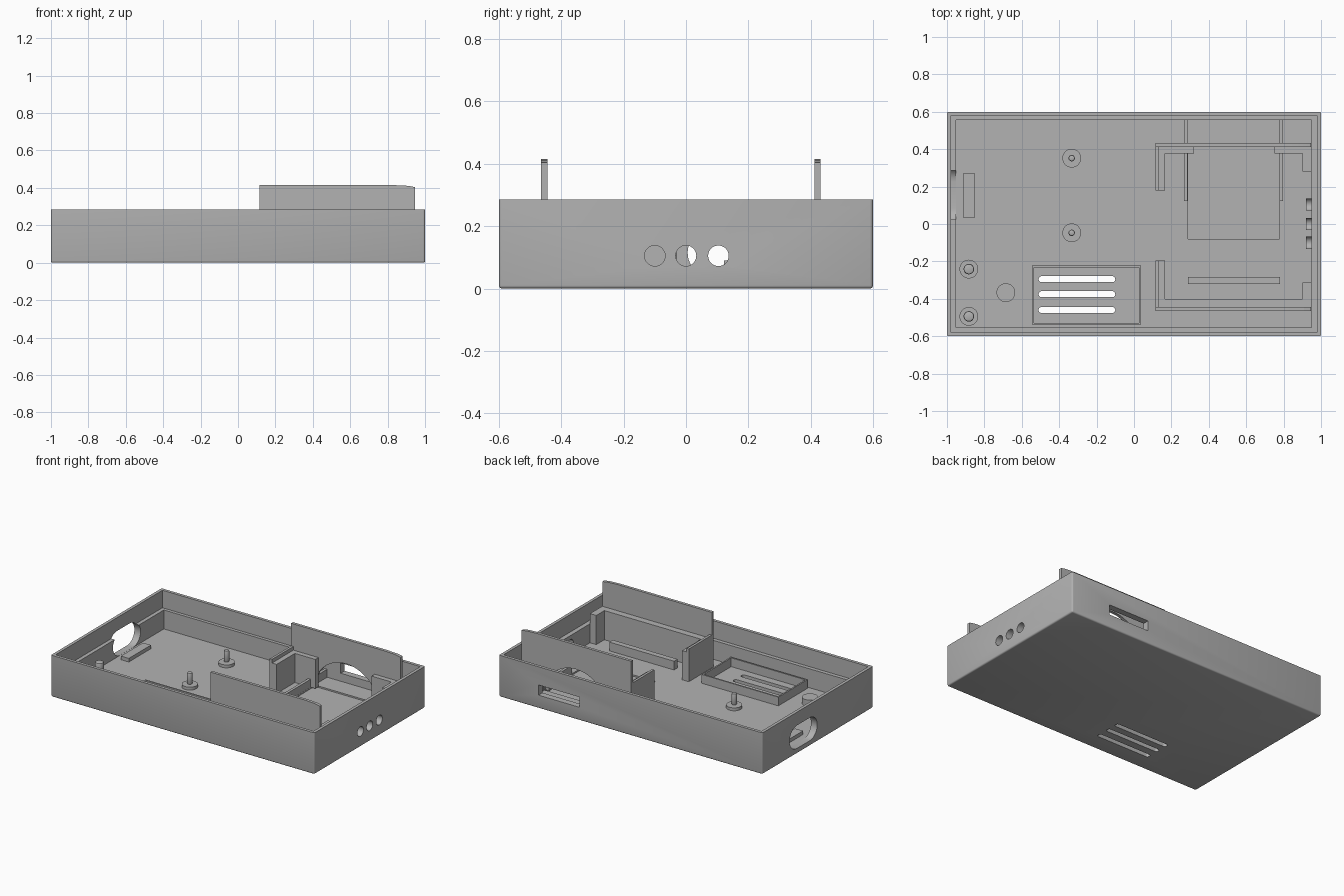
import bpy, bmesh
from math import pi, cos, sin
from mathutils import Vector

cube = bpy.data.objects.get("Cube")
if cube:
    bpy.data.objects.remove(cube, do_unlink=True)

grey = bpy.data.materials.new("plain_grey")
grey.use_nodes = True
grey.diffuse_color = (0.45, 0.45, 0.45, 1)
grey.node_tree.nodes["Principled BSDF"].inputs["Base Color"].default_value = (0.45, 0.45, 0.45, 1)

FLOOR = 0.035


def finish(name, bm):
    bmesh.ops.recalc_face_normals(bm, faces=bm.faces[:])
    mesh = bpy.data.meshes.new(name)
    bm.to_mesh(mesh)
    bm.free()
    mesh.materials.append(grey)
    obj = bpy.data.objects.new(name, mesh)
    bpy.context.scene.collection.objects.link(obj)
    return obj


def prism(name, points, axis, low, high):
    """Extrude a 2D outline along x (y,z), y (x,z) or z (x,y)."""
    place = {"x": lambda u, v: (low, u, v), "y": lambda u, v: (u, low, v),
             "z": lambda u, v: (u, v, low)}[axis]
    bm = bmesh.new()
    face = bm.faces.new([bm.verts.new(place(u, v)) for u, v in points])
    made = bmesh.ops.extrude_face_region(bm, geom=[face])["geom"]
    shift = Vector([high - low if a == axis else 0 for a in "xyz"])
    bmesh.ops.translate(bm, vec=shift, verts=[g for g in made if isinstance(g, bmesh.types.BMVert)])
    return finish(name, bm)


def box(name, x0, x1, y0, y1, z0, z1):
    return prism(name, [(x0, y0), (x1, y0), (x1, y1), (x0, y1)], "z", z0, z1)


def arc(cu, cv, r, start, end, steps=24):
    return [(cu + r * cos(start + (end - start) * i / steps),
             cv + r * sin(start + (end - start) * i / steps)) for i in range(steps + 1)]


def disc(cu, cv, r):
    return arc(cu, cv, r, 0, 2 * pi, 32)[:-1]


def stadium(u0, u1, v, r):
    return arc(u1 - r, v, r, -pi / 2, pi / 2, 12) + arc(u0 + r, v, r, pi / 2, 3 * pi / 2, 12)


def apply_modifiers(obj):
    bpy.context.view_layer.update()
    graph = bpy.context.evaluated_depsgraph_get()
    mesh = bpy.data.meshes.new_from_object(obj.evaluated_get(graph))
    obj.modifiers.clear()
    obj.data = mesh


def cut(obj, *cutters):
    for cutter in cutters:
        mod = obj.modifiers.new("cut", "BOOLEAN")
        mod.operation = "DIFFERENCE"
        mod.solver = "EXACT"
        mod.object = cutter
        apply_modifiers(obj)
        bpy.data.objects.remove(cutter, do_unlink=True)


def smooth(obj):
    bpy.ops.object.select_all(action="DESELECT")
    bpy.context.view_layer.objects.active = obj
    obj.select_set(True)
    bpy.ops.object.shade_smooth_by_angle(angle=0.6)


# Open case with a stepped rim
case = box("case", -1, 1, -0.6, 0.6, 0, 0.285)
bm = bmesh.new()
bm.from_mesh(case.data)
edges = [e for e in bm.edges if min(v.co.z for v in e.verts) < 0.01]
bmesh.ops.bevel(bm, geom=edges, offset=0.01, segments=3, profile=0.5, affect="EDGES")
bm.to_mesh(case.data)
bm.free()
cut(case,
    box("cavity", -0.953, 0.948, -0.553, 0.557, FLOOR, 0.2),
    box("rim_step", -0.979, 0.979, -0.579, 0.579, 0.165, 0.4),
    box("floor_recess", 0.288, 0.778, -0.08, 0.42, 0.025, 0.1))

# Openings: side port, light holes, rear slot and floor vents
cut(case, prism("port", stadium(0.005, 0.305, 0.115, 0.079), "x", -1.1, -0.9),
    box("rear_slot", 0.39, 0.7, 0.5, 0.7, 0.09, 0.16))
for y in (-0.1, 0, 0.104):
    cut(case, prism("light_hole", disc(y, 0.105, 0.033), "x", 0.9, 1.1))
for y in (-0.295, -0.375, -0.46):
    cut(case, prism("vent", stadium(-0.51, -0.1, y, 0.016), "z", -0.1, 0.1))
smooth(case)

# Cradles behind the light holes
for i, y in enumerate((-0.1, 0, 0.104)):
    profile = [(y - 0.033, FLOOR), (y + 0.033, FLOOR)] + arc(y, 0.105, 0.033, 0, -pi)
    smooth(prism(f"light_cradle_{i + 1}", profile, "x", 0.92, 0.95))

# Tall guide walls, the rear one with an arched opening
X0, X1, TALL = 0.115, 0.947, 0.415
top = [(X1, FLOOR), (X1, 0.404), (0.91, 0.411), (0.83, TALL), (X0, TALL), (X0, FLOOR)]
prism("front_guide_wall", top, "y", -0.465, -0.445)
arch = arc(0.533, 0, 0.248, pi - 0.142, 0.142, 32)
smooth(prism("rear_guide_wall", top + arch, "y", 0.412, 0.432))

# Corner brackets: outer strips and lower inner ledges
LEDGE = 0.235
for name, y0, y1 in (("front", -0.45, -0.195), ("rear", 0.18, 0.415)):
    box(name + "_bracket_strip", X0, 0.132, y0, y1, FLOOR, 0.26)
    box(name + "_bracket_arm", 0.132, 0.167, y0, y1, FLOOR, LEDGE)
box("front_ledge", 0.167, 0.948, -0.446, -0.4, FLOOR, LEDGE)
box("front_end_arm", 0.9, 0.948, -0.4, -0.312, FLOOR, LEDGE)
box("rear_ledge_right", 0.167, 0.322, 0.378, 0.413, FLOOR, LEDGE)
box("rear_ledge_left", 0.75, 0.948, 0.378, 0.413, FLOOR, LEDGE)
box("rear_end_arm", 0.9, 0.948, 0.28, 0.378, FLOOR, LEDGE)

# Low rails
box("slide_rail_right", 0.268, 0.287, 0.122, 0.557, FLOOR, 0.09)
box("slide_rail_left", 0.779, 0.797, 0.122, 0.557, FLOOR, 0.09)
box("stop_rail", 0.29, 0.78, -0.322, -0.284, FLOOR, 0.095)

# Pad beside the port
box("port_pad", -0.912, -0.852, 0.033, 0.272, FLOOR, 0.06)

# Vent surround
tray = box("vent_surround", -0.545, 0.037, -0.538, -0.223, FLOOR, 0.095)
cut(tray, box("tray_hole", -0.535, 0.027, -0.528, -0.233, 0, 0.2))

# Mounting posts and button disc
for i, (x, y, r) in enumerate(((-0.333, 0.352, 0.017), (-0.333, -0.047, 0.017),
                               (-0.883, -0.241, 0.028), (-0.883, -0.494, 0.028))):
    smooth(prism(f"post_base_{i + 1}", disc(x, y, 0.05), "z", FLOOR, 0.055))
    pin = prism(f"post_pin_{i + 1}", disc(x, y, r), "z", 0.055, 0.135)
    bev = pin.modifiers.new("round_top", "BEVEL")
    bev.width = 0.008
    bev.segments = 2
    apply_modifiers(pin)
    smooth(pin)
smooth(prism("support_disc", disc(-0.685, -0.367, 0.05), "z", FLOOR, 0.08))
